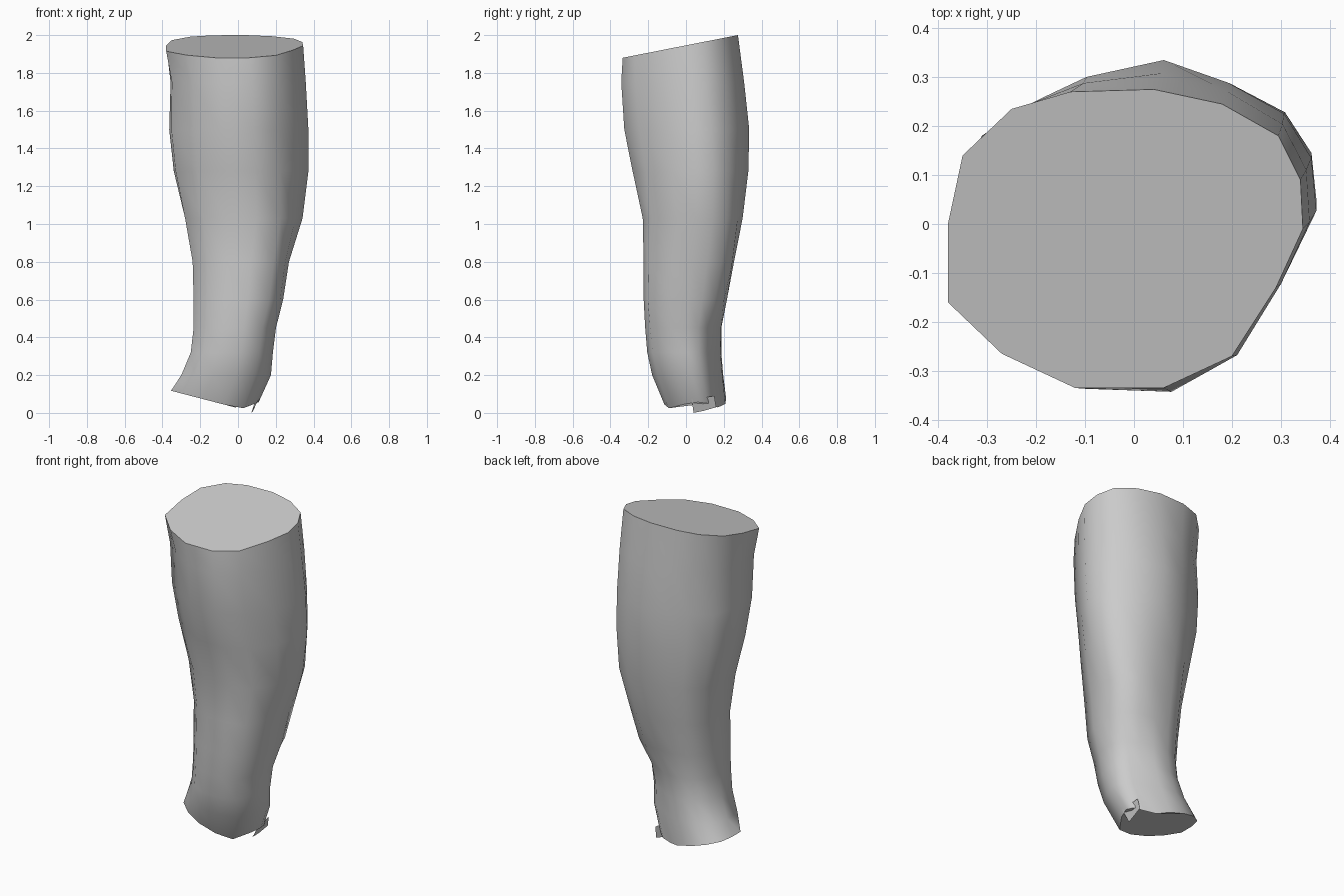
import bpy, bmesh, math

cube = bpy.data.objects.get("Cube")
if cube:
    bpy.data.objects.remove(cube, do_unlink=True)


def make_material(name, rgb):
    mat = bpy.data.materials.new(name)
    mat.use_nodes = True
    mat.diffuse_color = (*rgb, 1)
    mat.node_tree.nodes["Principled BSDF"].inputs["Base Color"].default_value = (*rgb, 1)
    return mat


grey = make_material("plain grey", (0.6, 0.6, 0.6))


def add_object(name, bm, smooth):
    mesh = bpy.data.meshes.new(name)
    bm.to_mesh(mesh)
    bm.free()
    mesh.materials.append(grey)
    obj = bpy.data.objects.new(name, mesh)
    bpy.context.collection.objects.link(obj)
    if smooth:
        bpy.ops.object.select_all(action="DESELECT")
        obj.select_set(True)
        bpy.context.view_layer.objects.active = obj
        bpy.ops.object.shade_smooth_by_angle(angle=math.radians(55))
    return obj


# Cross-section of the leg at the knee, anticlockwise from the left side
OUTLINE = [(.345, -.01), (.34, .09), (.295, .18), (.18, .245), (.04, .275),
           (-.13, .27), (-.25, .235), (-.35, .14), (-.38, 0), (-.38, -.16),
           (-.27, -.265), (-.12, -.335), (.06, -.335), (.2, -.27), (.29, -.13)]

# Height, x min, x max, y min, y max, then the bulge of the four corners:
# back left, back right, front right, front left
LEVELS = [(1.75, -.36, .36, -.345, .31, (-.01, -.03, -.02, -.01)),
          (1.5, -.37, .375, -.33, .34, (-.025, -.06, -.035, -.015)),
          (1.28, -.345, .375, -.285, .335, (-.025, -.05, -.03, -.01)),
          (1.03, -.28, .34, -.225, .3, (0, -.02, 0, .02)),
          (.8, -.24, .265, -.215, .25, (.025, 0, 0, .045)),
          (.6, -.235, .235, -.215, .215, (.01, 0, 0, .045)),
          (.45, -.235, .2, -.21, .19, (-.03, 0, 0, .03)),
          (.32, -.25, .185, -.2, .19, (-.045, 0, 0, .025)),
          (.2, -.3, .175, -.175, .2, (-.045, 0, 0, .02))]


def fit(v, low, high, new_low, new_high):
    return new_low + (v - low) / (high - low) * (new_high - new_low)


def section(x0, x1, y0, y1, bulges):
    """Outline fitted to the extents, with its corners pushed in or out."""
    points = []
    for px, py in OUTLINE:
        x, y = fit(px, -.38, .345, x0, x1), fit(py, -.335, .275, y0, y1)
        angle = math.atan2(py, px)
        push = sum(b * max(0, math.cos(angle - math.pi * (.25 + .5 * i))) ** 8
                   for i, b in enumerate(bulges))
        points.append((x + push * math.cos(angle), y + push * math.sin(angle)))
    return points


# Lower leg: slanted knee cut, levels, slanted ankle cut
bm = bmesh.new()
rings = [[bm.verts.new((x, y, fit(y, -.335, .275, 1.88, 2))) for x, y in OUTLINE]]
for z, x0, x1, y0, y1, bulges in LEVELS:
    rings.append([bm.verts.new((x, y, z)) for x, y in section(x0, x1, y0, y1, bulges)])
ankle = section(-.355, .11, -.11, .215, (-.04, 0, 0, .02))
rings.append([bm.verts.new((x, y, .025 + .26 * max(-x, 0) + .4 * max(x - .03, 0)))
              for x, y in ankle])
n = len(OUTLINE)
for upper, lower in zip(rings, rings[1:]):
    for i in range(n):
        j = (i + 1) % n
        bm.faces.new((upper[i], lower[i], lower[j], upper[j]))
bm.faces.new(rings[0])
bm.faces.new(rings[-1][::-1])
bmesh.ops.recalc_face_normals(bm, faces=bm.faces)
add_object("lower_leg", bm, True)

# Loose skin flap beside the heel
bm = bmesh.new()
flap = [(.11, .03, .07), (.07, .04, 0), (.08, .09, .01), (.09, .16, .03), (.1, .15, .09)]
bm.faces.new([bm.verts.new(p) for p in flap])
add_object("heel_flap", bm, False)
